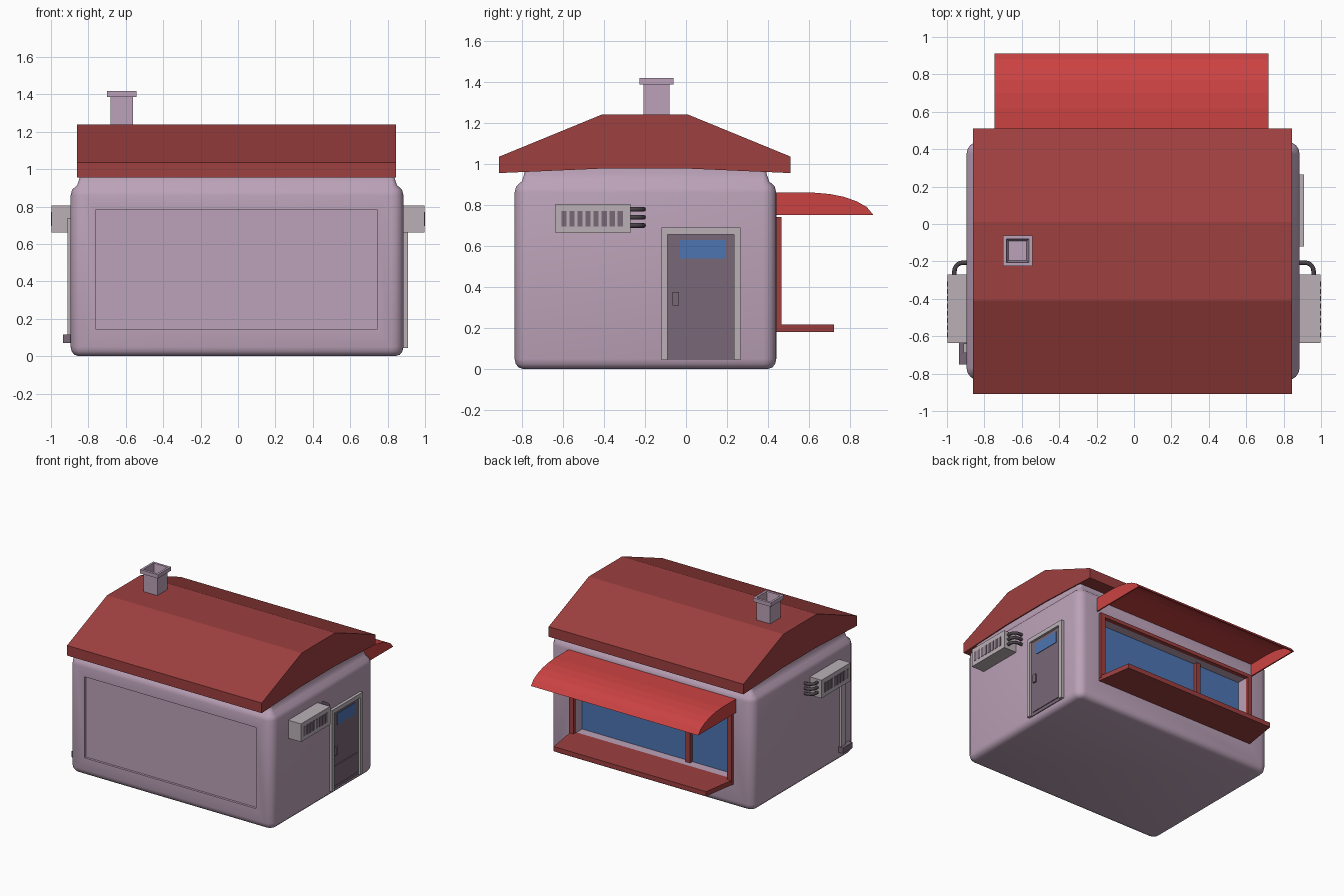
import bpy, bmesh, math
from mathutils import Vector

if "Cube" in bpy.data.objects:
    bpy.data.objects.remove(bpy.data.objects["Cube"])


def material(name, rgb):
    m = bpy.data.materials.new(name)
    m.diffuse_color = (*rgb, 1)
    m.use_nodes = True
    m.node_tree.nodes["Principled BSDF"].inputs["Base Color"].default_value = m.diffuse_color
    return m


MAUVE = material("mauve wall", (0.50, 0.36, 0.48))
ROOF = material("dark red", (0.34, 0.05, 0.05))
AWNING = material("bright red", (0.60, 0.055, 0.055))
GREY = material("warm grey", (0.49, 0.435, 0.465))
PLUM = material("dark plum", (0.195, 0.135, 0.185))
PIPE = material("charcoal", (0.07, 0.055, 0.068))
GLASS = material("blue glass", (0.075, 0.178, 0.45))


def finish(bm, name, mat):
    bmesh.ops.recalc_face_normals(bm, faces=bm.faces)
    me = bpy.data.meshes.new(name)
    bm.to_mesh(me)
    bm.free()
    ob = bpy.data.objects.new(name, me)
    bpy.context.collection.objects.link(ob)
    if mat:
        me.materials.append(mat)
    return ob


def loft(name, rings, mat):
    bm = bmesh.new()
    vs = [[bm.verts.new(p) for p in r] for r in rings]
    n = len(vs[0])
    for a, b in zip(vs, vs[1:]):
        for i in range(n):
            bm.faces.new((a[i], a[(i + 1) % n], b[(i + 1) % n], b[i]))
    bm.faces.new(vs[0])
    bm.faces.new(vs[-1])
    return finish(bm, name, mat)


def box(name, x0, x1, y0, y1, z0, z1, mat):
    x0, x1 = min(x0, x1), max(x0, x1)
    return loft(name, [[(x0, y0, z), (x1, y0, z), (x1, y1, z), (x0, y1, z)] for z in (z0, z1)], mat)


def prism_x(name, profile, x0, x1, mat):
    return loft(name, [[(x, y, z) for y, z in profile] for x in (x0, x1)], mat)


def rounded_ring(inset, z, seg=4):
    x0, x1, y0, y1 = -0.895 + inset, 0.885 - inset, -0.835 + inset, 0.44 - inset
    r = max(0.02, 0.065 - inset)
    pts = []
    for k, (cx, cy) in enumerate([(x1 - r, y1 - r), (x0 + r, y1 - r), (x0 + r, y0 + r), (x1 - r, y0 + r)]):
        for i in range(seg + 1):
            a = math.pi / 2 * (k + i / seg)
            pts.append((cx + r * math.cos(a), cy + r * math.sin(a), z))
    return pts


# Rounded wall body with a narrower neck under the roof
body = loft("wall_body", [rounded_ring(i, z) for i, z in [
    (0.045, 0), (0.02, 0.008), (0.006, 0.025), (0, 0.05), (0, 0.86), (0.008, 0.89),
    (0.035, 0.915), (0.047, 0.95), (0.05, 1.0)]], MAUVE)

# Shallow front panel and deep window opening at the back
for cut in [(-0.76, 0.742, -0.95, -0.817, 0.143, 0.785), (-0.685, 0.66, 0.35, 0.6, 0.215, 0.715)]:
    cutter = box("cutter", *cut, None)
    cutter.hide_render = True
    bpy.context.view_layer.objects.active = body
    mod = body.modifiers.new("opening", "BOOLEAN")
    mod.operation, mod.solver, mod.object = "DIFFERENCE", "EXACT", cutter
    bpy.ops.object.modifier_apply(modifier=mod.name)
    bpy.data.objects.remove(cutter)
body.select_set(True)
bpy.ops.object.shade_smooth_by_angle(angle=math.radians(40))
body.select_set(False)

# Roof
prism_x("roof", [(-0.91, 0.955), (-0.91, 1.035), (-0.41, 1.24), (0.01, 1.24), (0.51, 1.035),
                 (0.51, 0.955), (0.01, 0.977), (-0.41, 0.977)], -0.86, 0.845, ROOF)


# Chimney with a hollow flared cap
def square(h, z):
    return [(-0.622 + sx * h, -0.143 + sy * h * 1.06, z) for sx, sy in ((-1, -1), (1, -1), (1, 1), (-1, 1))]


loft("chimney", [square(h, z) for h, z in [(0.06, 1.1), (0.06, 1.387), (0.078, 1.387), (0.078, 1.417),
                                           (0.06, 1.417), (0.048, 1.33)]], MAUVE)

# Curved awning shell with end caps, open below
outer = [(0.43, 0.86), (0.62, 0.86), (0.70, 0.853), (0.77, 0.839), (0.83, 0.818), (0.88, 0.790), (0.912, 0.752)]
inner = [(y - 0.012 * i / 6, z - 0.012 * (1 - i / 6)) for i, (y, z) in enumerate(outer)]
prism_x("awning", outer + inner[::-1], -0.745, 0.72, AWNING)
for x in (-0.745, 0.71):
    prism_x("awning_end", outer + [(0.43, 0.752)], x, x + 0.01, AWNING)

# Window: glass, mullion, red surround and counter
box("window_glass", -0.685, 0.66, 0.345, 0.356, 0.215, 0.715, GLASS)
box("window_mullion", -0.305, -0.265, 0.35, 0.385, 0.215, 0.715, ROOF)
for x in (-0.705, 0.68):
    box("window_post", x - 0.02, x + 0.02, 0.43, 0.465, 0.2, 0.74, ROOF)
box("window_head", -0.725, 0.70, 0.43, 0.465, 0.712, 0.74, ROOF)
loft("counter", [[(-0.725, 0.43, z), (0.70, 0.43, z), (0.655, 0.72, z), (-0.68, 0.72, z)] for z in (0.18, 0.217)], ROOF)

# Door on the right wall
box("door", 0.87, 0.890, -0.095, 0.24, 0.045, 0.66, PLUM)
for y in (-0.12, 0.235):
    box("door_jamb", 0.87, 0.908, y, y + 0.03, 0.045, 0.69, GREY)
box("door_lintel", 0.87, 0.908, -0.12, 0.265, 0.657, 0.69, GREY)
box("door_window", 0.888, 0.894, -0.035, 0.19, 0.54, 0.63, GLASS)
box("door_handle", 0.888, 0.902, -0.065, -0.035, 0.31, 0.375, PLUM)
box("door_kick_panel", 0.888, 0.896, -0.07, 0.225, 0.07, 0.227, PLUM)

# Cooling units on both sides, with slots and bent pipes
for s in (1, -1):
    box("cooling_unit", s * 0.87, s * 0.997, -0.635, -0.27, 0.662, 0.805, GREY)
    for i in range(8):
        y = -0.607 + i * 0.039
        box("cooling_slot", s * 0.995, s * 1.0, y, y + 0.026, 0.695, 0.77, PLUM)
    for z in (0.70, 0.74, 0.779):
        cu = bpy.data.curves.new("cooling_pipe", "CURVE")
        cu.dimensions = "3D"
        cu.bevel_depth = 0.012
        cu.bevel_resolution = 2
        path = [(0.96, -0.28)] + [(0.915 + 0.045 * math.cos(a), -0.252 + 0.045 * math.sin(a))
                                  for a in [math.pi / 10 * k for k in range(6)]] + [(0.875, -0.207)]
        sp = cu.splines.new("POLY")
        sp.points.add(len(path) - 1)
        for p, (x, y) in zip(sp.points, path):
            p.co = (s * x, y, z, 1)
        sp.use_smooth = True
        cu.materials.append(PIPE)
        bpy.context.collection.objects.link(bpy.data.objects.new("cooling_pipe", cu))

# Drain conduit and its foot on the left wall
box("drain_conduit", -0.912, -0.88, -0.69, -0.64, 0.1, 0.74, GREY)
box("drain_foot", -0.935, -0.88, -0.75, -0.63, 0.07, 0.115, PLUM)
